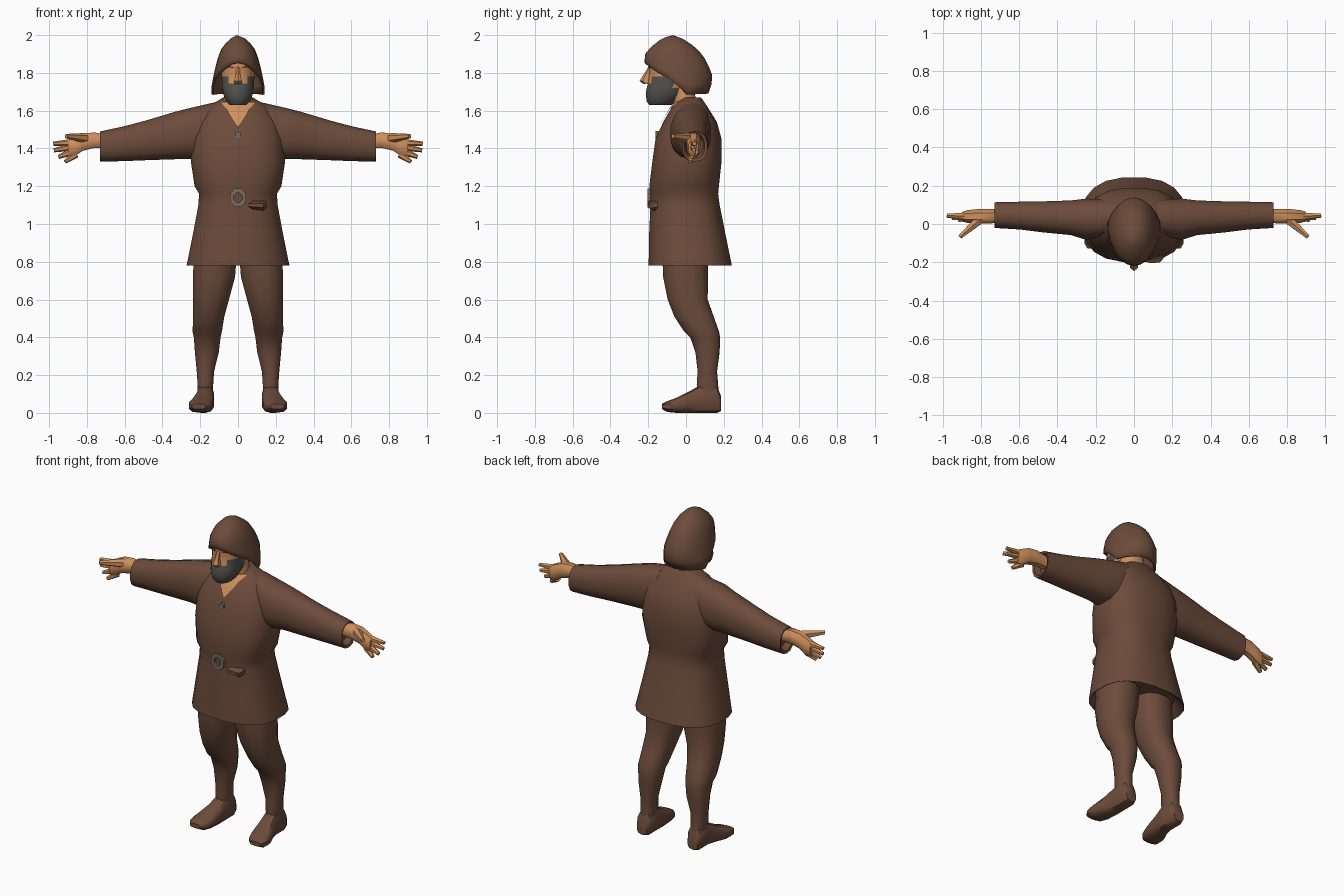
import bpy, bmesh, math
from mathutils import Vector

if "Cube" in bpy.data.objects:
    bpy.data.objects.remove(bpy.data.objects["Cube"])


def material(name, rgb):
    m = bpy.data.materials.new(name)
    m.diffuse_color = (*rgb, 1)
    m.use_nodes = True
    m.node_tree.nodes["Principled BSDF"].inputs["Base Color"].default_value = m.diffuse_color
    return m


BROWN = material("brown_cloth", (0.15, 0.071, 0.044))
SKIN = material("skin", (0.62, 0.28, 0.11))
GREY = material("beard_grey", (0.085, 0.083, 0.078))
METAL = material("dull_metal", (0.18, 0.15, 0.125))


def finish(name, bm, mats, mirror=False, angle=45):
    bmesh.ops.recalc_face_normals(bm, faces=bm.faces)
    me = bpy.data.meshes.new(name)
    bm.to_mesh(me)
    bm.free()
    ob = bpy.data.objects.new(name, me)
    bpy.context.collection.objects.link(ob)
    for m in mats:
        me.materials.append(m)
    bpy.ops.object.select_all(action='DESELECT')
    ob.select_set(True)
    bpy.context.view_layer.objects.active = ob
    bpy.ops.object.shade_smooth_by_angle(angle=math.radians(angle))
    if mirror:
        ob.modifiers.new("mirror", 'MIRROR').use_mirror_merge = False
    return ob


def spow(v, p):
    return math.copysign(abs(v) ** p, v)


def skin_rings(bm, rings):
    for r0, r1 in zip(rings, rings[1:]):
        for i in range(len(r0)):
            j = (i + 1) % len(r0)
            bm.faces.new((r0[i], r0[j], r1[j], r1[i]))


def loft(name, axis, rows, mats, sides=14, power=2.0, mirror=False, rule=None, angle=45):
    """Rows are (position on axis, a0, a1, b0, b1); sections are superellipses."""
    bm = bmesh.new()
    rings = []
    for p, a0, a1, b0, b1 in rows:
        ring = []
        for i in range(sides):
            t = 2 * math.pi * (i + 0.5) / sides
            a = (a0 + a1) / 2 + (a1 - a0) / 2 * spow(math.cos(t), 2 / power)
            b = (b0 + b1) / 2 + (b1 - b0) / 2 * spow(math.sin(t), 2 / power)
            ring.append(bm.verts.new({'x': (p, a, b), 'y': (a, p, b), 'z': (a, b, p)}[axis]))
        rings.append(ring)
    skin_rings(bm, rings)
    bm.faces.new(rings[0])
    bm.faces.new(rings[-1])
    if rule:
        for f in bm.faces:
            f.material_index = rule(f.calc_center_median())
    return finish(name, bm, mats, mirror, angle)


def lerp_table(table, x):
    for (x0, *v0), (x1, *v1) in zip(table, table[1:]):
        if x <= x1:
            t = max(0, (x - x0) / (x1 - x0))
            return [p + (q - p) * t for p, q in zip(v0, v1)]
    return list(table[-1][1:])


# Tunic: height, half width, front y, back y
TUNIC = [(0.78, .275, -.20, .245), (0.95, .24, -.197, .21), (1.10, .212, -.19, .18),
         (1.16, .208, -.188, .172), (1.20, .232, -.196, .176), (1.33, .252, -.18, .19),
         (1.45, .245, -.163, .19), (1.54, .22, -.122, .165), (1.62, .16, -.075, .115),
         (1.67, .08, -.03, .08)]
under = [(0.84, -.23, .23, -.16, .19), (0.785, -.265, .265, -.19, .235)]
loft("tunic", 'z', under + [(z, -w, w, f, b) for z, w, f, b in TUNIC], [BROWN], 20, 2.5)


def tunic_front(x, z):
    w, f, b = lerp_table(TUNIC, z)
    k = max(0, 1 - abs(x / w) ** 2.5) ** (1 / 2.5)
    return (f + b) / 2 - (b - f) / 2 * k


# Sleeves, with the cuff turned in
loft("sleeve", 'x', [(.12, -.06, .13, 1.36, 1.645), (.25, -.085, .135, 1.345, 1.615),
                     (.33, -.06, .125, 1.343, 1.595), (.48, -.045, .12, 1.338, 1.55),
                     (.60, -.03, .118, 1.333, 1.518), (.73, -.022, .115, 1.33, 1.49),
                     (.725, -.01, .10, 1.345, 1.478), (.69, 0, .09, 1.36, 1.47)],
     [BROWN], 14, 2.3, True)

# Legs and shoes
loft("leg", 'z', [(.10, .132, .215, .065, .175), (.15, .13, .215, .055, .172),
                  (.22, .125, .22, .06, .166), (.32, .10, .23, .048, .18),
                  (.40, .09, .236, .02, .183), (.43, .083, .243, -.012, .178),
                  (.51, .07, .24, -.065, .15), (.60, .045, .24, -.10, .118),
                  (.72, .012, .242, -.125, .12), (.88, .0, .235, -.13, .12)],
     [BROWN], 12, 2.3, True)
loft("shoe", 'y', [(.185, .14, .21, .01, .09), (.165, .128, .22, 0, .14), (.08, .126, .22, 0, .15),
                   (.02, .126, .235, 0, .115), (-.05, .13, .262, 0, .08), (-.10, .145, .262, .005, .062),
                   (-.127, .17, .245, .02, .048)], [BROWN], 10, 2.8, True)

# Hands: palm, fingers and thumb
loft("palm", 'x', [(.68, .005, .08, 1.40, 1.47), (.76, 0, .08, 1.40, 1.488), (.82, .0, .08, 1.385, 1.482),
                   (.87, .003, .075, 1.352, 1.46), (.90, .012, .065, 1.352, 1.445)],
     [SKIN], 8, 2.3, True)


def taper(name, p, q, r0, r1):
    p, q = Vector(p), Vector(q)
    bm = bmesh.new()
    bmesh.ops.create_cone(bm, cap_ends=True, segments=6, radius1=r0, radius2=r1, depth=(q - p).length)
    bmesh.ops.rotate(bm, verts=bm.verts, matrix=(q - p).to_track_quat('Z', 'Y').to_matrix())
    bmesh.ops.translate(bm, verts=bm.verts, vec=(p + q) / 2)
    return finish(name, bm, [SKIN], True, 50)


for i, tip in enumerate([(.978, .045, 1.425), (.975, .042, 1.39), (.95, .03, 1.355), (.915, .02, 1.33)]):
    taper("finger", (.86, .04, 1.432 - .021 * i), tip, .022, .011)
taper("thumb", (.81, .02, 1.455), (.91, -.068, 1.465), .027, .012)

# Neck and open collar lying on the tunic
loft("neck", 'z', [(1.56, -.08, .08, -.07, .09), (1.63, -.085, .085, -.072, .07),
                   (1.68, -.075, .075, -.075, .05), (1.76, -.075, .075, -.10, .04)], [SKIN], 12)
bm = bmesh.new()
grid = []
for z, w in [(1.515, .004), (1.55, .028), (1.58, .046), (1.61, .062), (1.645, .092)]:
    grid.append([bm.verts.new((w * k / 3, tunic_front(w * k / 3, z) - .008, z)) for k in range(-3, 4)])
for r0, r1 in zip(grid, grid[1:]):
    for i in range(6):
        bm.faces.new((r0[i], r0[i + 1], r1[i + 1], r1[i]))
finish("open_collar", bm, [SKIN])


# Head: the beard covers the jaw and climbs at the cheeks
def beard(c):
    top = 1.742 if abs(c.x) < .05 else 1.785
    return 1 if c.z < top and c.y < -.055 else 0


loft("head", 'z', [(1.63, -.045, .045, -.195, -.075), (1.65, -.065, .065, -.21, -.05),
                   (1.69, -.08, .08, -.215, -.01), (1.72, -.085, .085, -.21, .01),
                   (1.745, -.087, .087, -.203, .03), (1.78, -.088, .088, -.198, .04),
                   (1.82, -.09, .09, -.195, .05), (1.86, -.095, .095, -.203, .05),
                   (1.92, -.075, .075, -.17, .04)], [SKIN, GREY], 16, 2.2, rule=beard)
loft("nose", 'z', [(1.74, -.02, .02, -.225, -.18), (1.757, -.024, .024, -.246, -.18),
                   (1.79, -.014, .014, -.226, -.18), (1.83, -.01, .01, -.20, -.17)], [SKIN], 6)
loft("eyebrow", 'x', [(.018, -.203, -.18, 1.824, 1.832), (.045, -.2, -.17, 1.828, 1.838),
                      (.07, -.18, -.15, 1.822, 1.83)], [BROWN], 4, mirror=True)

# Hood: pointed cap whose lower edge rises around the face
HOOD = [(1.68, .148, -.2, .115), (1.70, .145, -.21, .122), (1.77, .133, -.217, .145), (1.85, .115, -.22, .115),
        (1.90, .10, -.217, .085), (1.94, .082, -.182, .045), (1.98, .042, -.13, -.015), (2.0, .006, -.08, -.06)]
EDGE = [(-1, 1.853), (-.7, 1.81), (-.14, 1.755), (.3, 1.685), (1, 1.69)]
bm = bmesh.new()
rings = []
for s in range(9):
    ring = []
    for i in range(20):
        t = 2 * math.pi * i / 20
        low = lerp_table(EDGE, math.sin(t))[0]
        z = 2 - (2 - low) * (s / 8) ** 1.3
        w, f, b = lerp_table(HOOD, z)
        ring.append(bm.verts.new((w * math.cos(t), (f + b) / 2 + (b - f) / 2 * math.sin(t), z)))
    rings.append(ring)
bm.verts.ensure_lookup_table()
skin_rings(bm, rings)
bmesh.ops.remove_doubles(bm, verts=rings[0], dist=.05)
hood = finish("hood", bm, [BROWN])
thick = hood.modifiers.new("thickness", 'SOLIDIFY')
thick.thickness, thick.offset = .012, -1

# Buckle, button and belt pouch
bm = bmesh.new()
sections = []
for r, y in [(.025, -.18), (.025, -.203), (.047, -.203), (.047, -.18)]:
    sections.append([bm.verts.new((r * math.cos((i + .5) * math.pi / 4), y,
                                   1.14 + 1.08 * r * math.sin((i + .5) * math.pi / 4))) for i in range(8)])
skin_rings(bm, sections)
finish("buckle", bm, [METAL], angle=30)
y = tunic_front(0, 1.47)
loft("button", 'y', [(y + .02, -.016, .016, 1.452, 1.492), (y - .008, -.016, .016, 1.452, 1.492)],
     [METAL], 6, angle=30)
loft("pouch", 'x', [(.055, -.195, -.13, 1.085, 1.115), (.08, -.208, -.12, 1.075, 1.125),
                    (.135, -.205, -.11, 1.07, 1.125), (.152, -.185, -.11, 1.085, 1.115)], [BROWN], 8)
